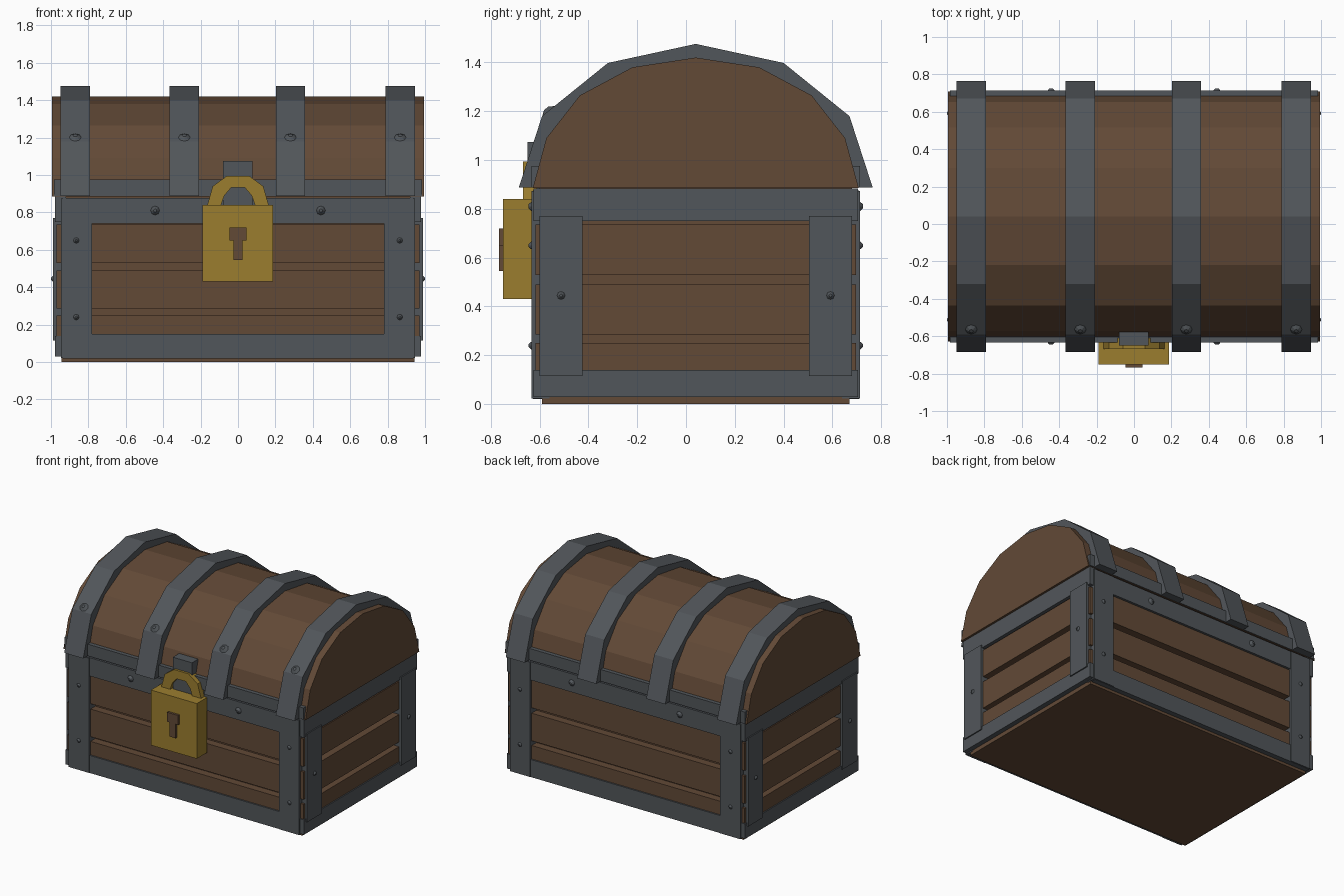
import bpy, math
from mathutils import Vector

cube = bpy.data.objects.get("Cube")
if cube:
    bpy.data.objects.remove(cube, do_unlink=True)

CY = 0.04  # chest centre in depth; the padlock pushes the chest back


def material(name, rgb):
    m = bpy.data.materials.new(name)
    m.use_nodes = True
    color = (*rgb, 1)
    m.diffuse_color = color
    m.node_tree.nodes["Principled BSDF"].inputs["Base Color"].default_value = color
    return m


WOOD = material("brown wood", (0.122, 0.067, 0.037))
IRON = material("grey iron", (0.083, 0.093, 0.103))
BRASS = material("brass", (0.33, 0.207, 0.028))


def prism(name, near, far, mat):
    """Solid between two matching outlines."""
    n = len(near)
    sides = [(i, (i + 1) % n, n + (i + 1) % n, n + i) for i in range(n)]
    mesh = bpy.data.meshes.new(name)
    mesh.from_pydata(near + far, [], [tuple(reversed(range(n))), tuple(range(n, 2 * n))] + sides)
    mesh.materials.append(mat)
    ob = bpy.data.objects.new(name, mesh)
    bpy.context.collection.objects.link(ob)
    bpy.context.view_layer.objects.active = ob
    bpy.ops.object.mode_set(mode='EDIT')
    bpy.ops.mesh.select_all(action='SELECT')
    bpy.ops.mesh.normals_make_consistent(inside=False)
    bpy.ops.object.mode_set(mode='OBJECT')


def box(name, x, y, z, mat):
    outline = [(x[0], y[0]), (x[1], y[0]), (x[1], y[1]), (x[0], y[1])]
    prism(name, [(a, b, z[0]) for a, b in outline], [(a, b, z[1]) for a, b in outline], mat)


def block(name, half_x, half_y, z, mat):
    """Box centred on the chest."""
    box(name, (-half_x, half_x), (CY - half_y, CY + half_y), z, mat)


def side_prism(name, profile, x0, x1, mat):
    """Outline in depth and height, extruded along x."""
    prism(name, [(x0, CY + y, z) for y, z in profile], [(x1, CY + y, z) for y, z in profile], mat)


def front_prism(name, profile, y0, y1, mat):
    """Outline in x and height, extruded along y."""
    prism(name, [(x, y0, z) for x, z in profile], [(x, y1, z) for x, z in profile], mat)


def mirrored(half):
    """Half outline ending on the centre line, completed to the other side."""
    return half + [(-a, z) for a, z in reversed(half) if a]


def rivet(name, loc, normal, radius, height):
    """Faceted stud whose base sits just under the surface."""
    direction = Vector(normal).normalized()
    bpy.ops.mesh.primitive_cone_add(vertices=8, radius1=radius, radius2=radius * 0.35, depth=height,
                                    location=Vector(loc) + direction * height * 0.45)
    ob = bpy.context.object
    ob.name = name
    ob.rotation_euler = direction.to_track_quat('Z', 'Y').to_euler()
    ob.data.materials.append(IRON)


# Wooden body: recessed core, base and rim slabs, planks with grooves between them
block("body_core", 0.91, 0.6, (0.01, 0.87), WOOD)
block("base_slab", 0.943, 0.63, (0, 0.08), WOOD)
block("rim_slab", 0.935, 0.64, (0.8, 0.886), WOOD)
for i, span in enumerate([(0.06, 0.25), (0.285, 0.49), (0.53, 0.735), (0.765, 0.86)]):
    block(f"plank_{i}", 0.97, 0.657, span, WOOD)

# Iron frame on the front and back
for s, side in ((-1, "front"), (1, "back")):
    def depth(a, b):
        return sorted((CY + s * a, CY + s * b))
    for part, z in (("lower", (0.02, 0.15)), ("upper", (0.74, 0.876))):
        box(f"{side}_{part}_band", (-0.935, 0.935), depth(0.6, 0.668), z, IRON)
    box(f"{side}_lid_band", (-0.983, 0.983), depth(0.58, 0.673), (0.888, 0.975), IRON)
    for t in (-1, 1):
        box(f"{side}_post", sorted((t * 0.78, t * 0.947)), depth(0.6, 0.674), (0.022, 0.874), IRON)
        for z in (0.24, 0.65):
            rivet(f"{side}_post_rivet", (t * 0.865, CY + s * 0.674, z), (0, s, 0), 0.016, 0.012)
        rivet(f"{side}_band_rivet", (t * 0.443, CY + s * 0.668, 0.81), (0, s, 0), 0.025, 0.018)

# Iron frame on the two ends
for s, side in ((-1, "right"), (1, "left")):
    def width(a, b):
        return sorted((s * a, s * b))
    for part, z in (("lower", (0.03, 0.14)), ("upper", (0.75, 0.884))):
        box(f"{side}_{part}_band", width(0.92, 0.979), (CY - 0.665, CY + 0.665), z, IRON)
    for t in (-1, 1):
        box(f"{side}_post", width(0.92, 0.988), sorted((CY + t * 0.465, CY + t * 0.64)), (0.115, 0.77), IRON)
        rivet(f"{side}_post_rivet", (s * 0.988, CY + t * 0.552, 0.445), (s, 0, 0), 0.017, 0.012)

# Arched wooden lid
lid = mirrored([(-0.668, 0.885), (-0.612, 1.09), (-0.475, 1.265), (-0.26, 1.38), (0, 1.42)])
side_prism("lid", lid, -0.994, 0.994, WOOD)

# Iron straps over the lid, riveted at the front
strap = mirrored([(-0.725, 0.888), (-0.63, 1.18), (-0.36, 1.398), (0, 1.476)])
for x in (-0.87, -0.287, 0.28, 0.867):
    side_prism("lid_strap", strap, x - 0.078, x + 0.078, IRON)
    rivet("strap_rivet", (x, CY - 0.604, 1.201), (0, -0.63, 0.78), 0.033, 0.015)

# Padlock: hasp, body, shackle and raised keyhole
box("hasp", (-0.08, 0.077), (-0.65, -0.56), (0.8, 1.075), IRON)
box("padlock_body", (-0.19, 0.187), (-0.75, -0.63), (0.43, 0.84), BRASS)
outer = mirrored([(-0.165, 0.835), (-0.135, 0.94), (-0.06, 0.995)])
inner = mirrored([(-0.092, 0.835), (-0.073, 0.89), (-0.037, 0.932)])
for i in range(len(outer) - 1):
    segment = [outer[i], outer[i + 1], inner[i + 1], inner[i]]
    front_prism("shackle_segment", segment, -0.667, -0.61, BRASS)
keyhole = [(-0.025, 0.545), (-0.025, 0.65), (-0.046, 0.65), (-0.046, 0.72)]
front_prism("keyhole", mirrored(keyhole), -0.767, -0.745, WOOD)
